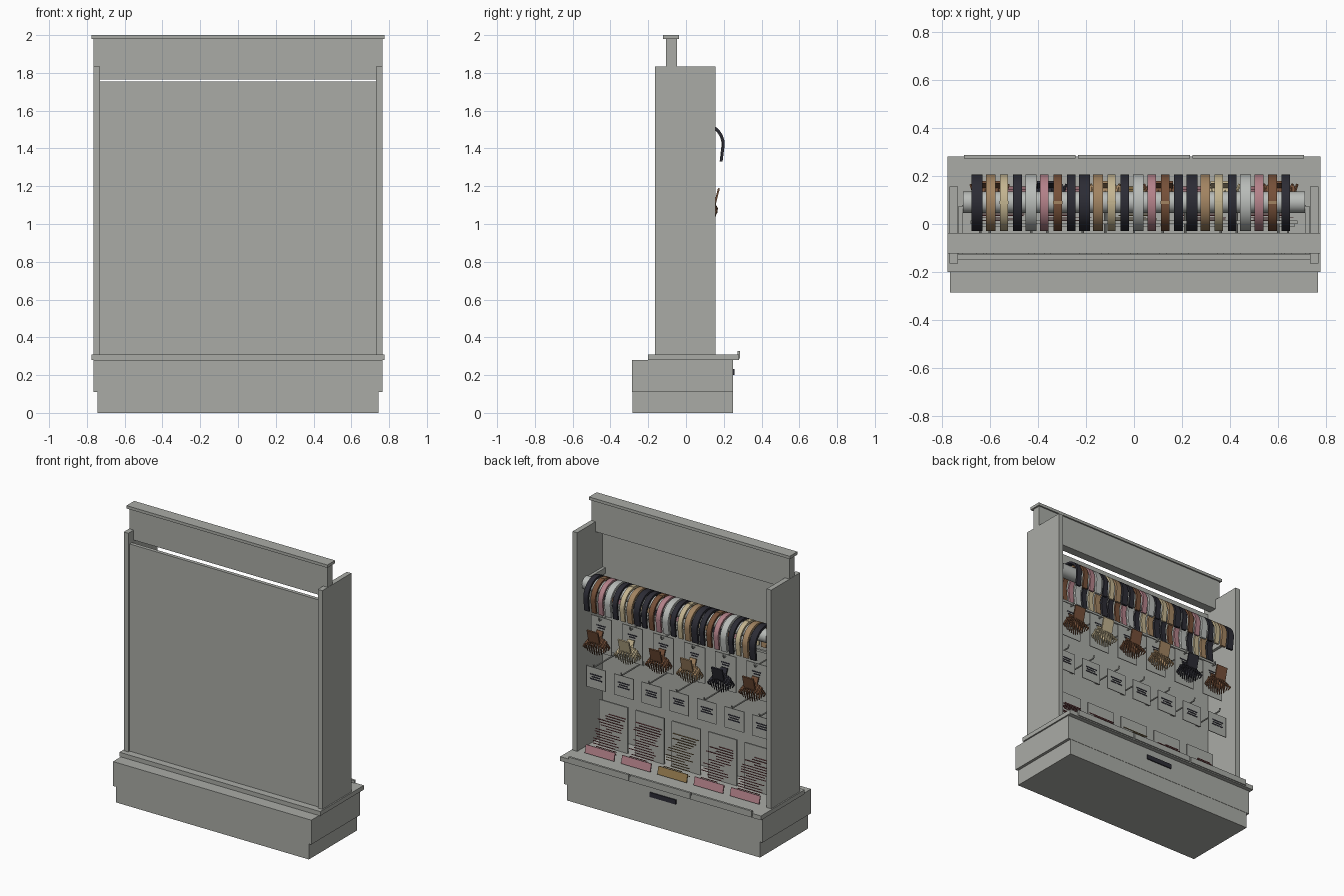
import bpy, bmesh, math, random
from mathutils import Vector, Matrix

random.seed(4)
if "Cube" in bpy.data.objects:
    bpy.data.objects.remove(bpy.data.objects["Cube"])


def material(name, rgb):
    m = bpy.data.materials.new(name)
    m.use_nodes = True
    m.diffuse_color = (*rgb, 1)
    m.node_tree.nodes["Principled BSDF"].inputs["Base Color"].default_value = (*rgb, 1)
    return m


grey = material("stone grey", (0.40, 0.41, 0.38))
black = material("soft black", (0.025, 0.025, 0.035))
tan = material("tan", (0.36, 0.23, 0.12))
cream = material("cream", (0.55, 0.46, 0.28))
silver = material("silver", (0.48, 0.50, 0.48))
pink = material("dusty pink", (0.45, 0.22, 0.25))
brown = material("brown", (0.18, 0.08, 0.04))
red = material("rose red", (0.35, 0.08, 0.09))
gold = material("old gold", (0.32, 0.21, 0.08))


def finish(name, bm, mat, smooth=False):
    bmesh.ops.recalc_face_normals(bm, faces=bm.faces)
    me = bpy.data.meshes.new(name)
    bm.to_mesh(me)
    bm.free()
    me.materials.append(mat)
    ob = bpy.data.objects.new(name, me)
    bpy.context.collection.objects.link(ob)
    if smooth:
        bpy.ops.object.select_all(action="DESELECT")
        ob.select_set(True)
        bpy.context.view_layer.objects.active = ob
        bpy.ops.object.shade_smooth_by_angle(angle=math.radians(35))
    return ob


def add_box(bm, x, y, z, tilt=0):
    # each argument is a (low, high) range; tilt turns about the x axis
    size = [b - a for a, b in (x, y, z)]
    mid = Vector([(a + b) / 2 for a, b in (x, y, z)])
    mat = Matrix.Translation(mid) @ Matrix.Rotation(tilt, 4, "X") @ Matrix.Diagonal((*size, 1))
    bmesh.ops.create_cube(bm, size=1, matrix=mat)


def box(name, x, y, z, mat=grey, tilt=0):
    bm = bmesh.new()
    add_box(bm, x, y, z, tilt)
    return finish(name, bm, mat)


def around(c, width):
    return (c - width / 2, c + width / 2)


def add_rod(bm, a, b, r, r2=None, sides=8):
    a, b = Vector(a), Vector(b)
    rot = (b - a).to_track_quat("Z", "Y").to_matrix().to_4x4()
    bmesh.ops.create_cone(bm, cap_ends=True, segments=sides, radius1=r, radius2=r if r2 is None else r2,
                          depth=(b - a).length, matrix=Matrix.Translation((a + b) / 2) @ rot)


def ribbon(name, x, width, outer, inner, mat):
    # flat strip between two matching paths in the side plane
    bm = bmesh.new()
    rows = []
    for (yo, zo), (yi, zi) in zip(outer, inner):
        rows.append([bm.verts.new((x + sx * width / 2, y, z))
                     for sx, y, z in ((-1, yo, zo), (1, yo, zo), (1, yi, zi), (-1, yi, zi))])
    for p, q in zip(rows, rows[1:]):
        for i in range(4):
            bm.faces.new((p[i], p[(i + 1) % 4], q[(i + 1) % 4], q[i]))
    bm.faces.new(rows[0])
    bm.faces.new(rows[-1])
    return finish(name, bm, mat, True)


# cabinet body
box("plinth", (-0.745, 0.745), (-0.283, 0.248), (0, 0.11))
box("drawer_base", (-0.765, 0.765), (-0.285, 0.25), (0.11, 0.28))
box("counter", (-0.775, 0.775), (-0.2, 0.28), (0.28, 0.31))
box("drawer_handle", (-0.1, 0.1), (0.25, 0.257), (0.2, 0.232), black)
for i in (-1, 0, 1):
    box("counter_rail", around(i * 0.475, 0.465), (0.272, 0.287), (0.288, 0.328))
for s in (-1, 1):
    box("side_panel", around(s * 0.7485, 0.035), (-0.165, 0.155), (0.31, 1.835))
box("rear_panel", (-0.731, 0.731), (-0.15, -0.125), (0.31, 1.755))
box("header", (-0.764, 0.764), (-0.105, -0.047), (1.765, 1.98))
box("header_cap", (-0.775, 0.775), (-0.122, -0.037), (1.98, 2.0))

# headband bar with its end brackets and a lower rail
bm = bmesh.new()
add_rod(bm, (-0.71, 0.09, 1.47), (0.71, 0.09, 1.47), 0.045, sides=32)
finish("headband_bar", bm, silver, True)
for s in (-1, 1):
    box("bar_bracket", around(s * 0.72, 0.02), (-0.125, 0.075), (1.45, 1.49))
box("lower_rail", (-0.68, 0.68), (0.0, 0.015), (1.3, 1.315))


# headbands
def horseshoe(radius, cy=0.088, cz=1.42):
    arc = [(cy + radius * math.cos(math.pi * i / 28), cz + radius * math.sin(math.pi * i / 28))
           for i in range(29)]
    leg = radius * 0.9
    return [(cy + leg, cz - 0.09)] + arc + [(cy - leg, cz - 0.09)]


styles = ((black, 0.045), (tan, 0.04), (cream, 0.034), (black, 0.036),
          (silver, 0.045), (pink, 0.036), (brown, 0.036), (black, 0.036))
for i in range(24):
    mat, width = styles[i % 8]
    x = -0.652 + i * 0.0558
    inner = 0.1 if width > 0.036 else 0.103
    ribbon("headband", x, width, horseshoe(0.117), horseshoe(inner), mat)
    if mat in (cream, brown):
        box("headband_wrap", around(x, width + 0.003), around(0.09, 0.012), (1.521, 1.539),
            tan if mat == brown else cream)


# hanging cards on hooks
def hook(x, z):
    bm = bmesh.new()
    add_rod(bm, (x, -0.125, z), (x, 0.1, z), 0.005)
    add_rod(bm, (x, 0.098, z), (x, 0.106, z + 0.02), 0.005)
    add_box(bm, around(x, 0.03), (-0.125, -0.118), around(z, 0.03))
    finish("hook", bm, grey)


def card(name, x, width, z, y=0.078):
    box(name, around(x, width), (y - 0.005, y), z)


def print_bars(x, z, widths, y=0.079):
    bm = bmesh.new()
    for k, w in enumerate(widths):
        add_box(bm, around(x, w), (y - 0.002, y + 0.001), around(z - k * 0.016, 0.008))
    finish("printed_bars", bm, black)


# claw clip: domed shell, raised wing and a row of curved teeth
def claw_clip(x, mat, z=1.1):
    bm = bmesh.new()
    steps = 9
    for side, reach in ((1, 0.06), (-1, 0.025)):
        for k in range(steps):
            t = 2 * k / (steps - 1) - 1
            top = Vector((x + t * 0.06, 0.118, z + 0.03 - 0.025 * t * t))
            mid = Vector((x + t * 0.078, 0.118 + side * reach * 0.75, z - 0.015 - 0.02 * t * t))
            tip = Vector((x + t * 0.07, 0.118 + side * reach * 0.5, z - 0.085 + 0.03 * t * t))
            add_rod(bm, top, mid, 0.009, 0.006, 6)
            add_rod(bm, mid, tip, 0.006, 0.003, 6)
    for k in range(steps - 1):
        t = (2 * k + 1) / (steps - 1) - 1
        add_box(bm, around(x + t * 0.065, 0.019), (0.105, 0.16),
                around(z + 0.014 - 0.024 * t * t, 0.016), -0.6)
    add_box(bm, around(x, 0.085), around(0.163, 0.01), (z, z + 0.09), -0.25)
    add_box(bm, around(x, 0.05), around(0.1, 0.01), (z + 0.01, z + 0.065), 0.4)
    finish("claw_clip", bm, mat)


for i, mat in enumerate((brown, cream, brown, tan, black, brown)):
    x = 0.6 - i * 0.24
    hook(x, 1.235)
    card("claw_card", x, 0.16, (1.0, 1.25))
    print_bars(x, 1.19, (0.07, 0.05))
    claw_clip(x, mat)

for i in range(7):
    x = 0.64 - i * 0.2133
    hook(x, 0.9)
    card("small_card", x, 0.15, (0.74, 0.885))
    print_bars(x, 0.835, (0.09, 0.07, 0.09))

# counter packs: tall backing card, stepped pins and a coloured front label
for i in range(5):
    x = 0.56 - i * 0.28
    box("backing_card", around(x, 0.22), (-0.01, 0.0), (0.31, 0.63))
    accent, line = (gold, gold) if i == 2 else (pink, red)
    bm = bmesh.new()
    for k in range(16):
        t = k / 15
        w = random.uniform(0.1, 0.21)
        c = x + random.uniform(-0.5, 0.5) * (0.21 - w)
        add_box(bm, around(c, w), around(0.008 + 0.1 * t, 0.004), around(0.55 - 0.21 * t, 0.004))
    finish("hair_pins", bm, line)
    box("front_label", around(x, 0.225), around(0.146, 0.008), around(0.342, 0.055), accent, 0.25)
